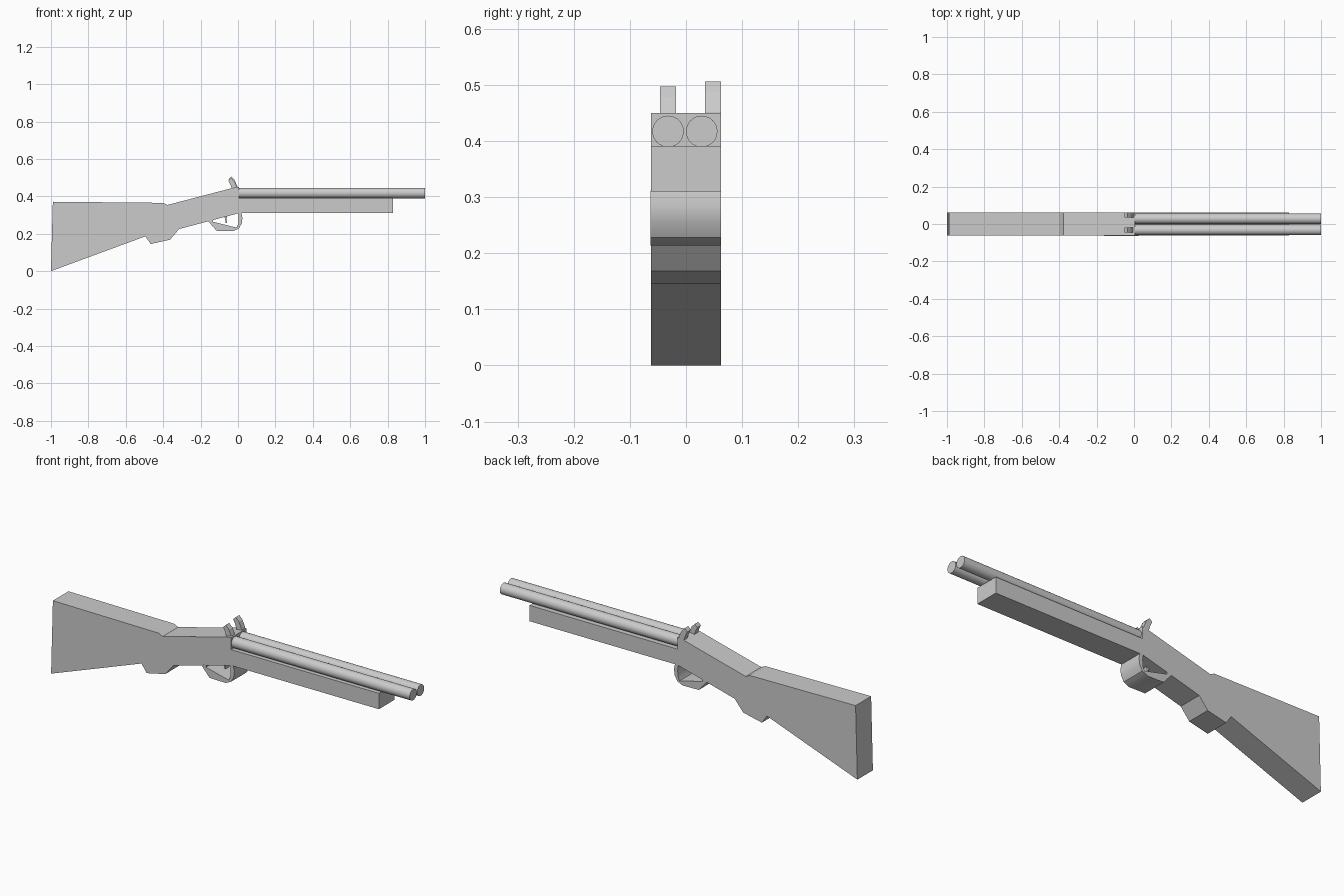
import bpy, bmesh, math

if "Cube" in bpy.data.objects:
    bpy.data.objects.remove(bpy.data.objects["Cube"])


def extrude(name, points, y0, y1, smooth=False):
    """Prism from an x-z outline, running from y0 to y1."""
    bm = bmesh.new()
    face = bm.faces.new([bm.verts.new((x, y0, z)) for x, z in points])
    geo = bmesh.ops.extrude_face_region(bm, geom=[face])["geom"]
    verts = [g for g in geo if isinstance(g, bmesh.types.BMVert)]
    bmesh.ops.translate(bm, verts=verts, vec=(0, y1 - y0, 0))
    bmesh.ops.recalc_face_normals(bm, faces=bm.faces)
    mesh = bpy.data.meshes.new(name)
    bm.to_mesh(mesh)
    bm.free()
    ob = bpy.data.objects.new(name, mesh)
    bpy.context.collection.objects.link(ob)
    if smooth:
        bpy.context.view_layer.objects.active = ob
        ob.select_set(True)
        bpy.ops.object.shade_smooth_by_angle(angle=math.radians(35))
        ob.select_set(False)
    return ob


# Stock, grip and receiver
extrude("stock", [
    (-1, 0), (-0.495, 0.186), (-0.467, 0.145), (-0.363, 0.168), (-0.315, 0.225),
    (0.005, 0.31), (0.005, 0.45), (-0.02, 0.447), (-0.377, 0.354), (-0.4, 0.365),
    (-0.99, 0.371)], -0.062, 0.062)

# Fore-end under the barrels
extrude("fore_end", [(0.005, 0.31), (0.83, 0.31), (0.83, 0.39), (0.005, 0.39)],
        -0.062, 0.062)

# Twin barrels
for side, y in (("right", -0.032), ("left", 0.028)):
    bpy.ops.mesh.primitive_cylinder_add(
        vertices=32, radius=0.028, depth=1.01, location=(0.495, y, 0.417),
        rotation=(0, math.pi / 2, 0))
    bpy.context.object.name = side + "_barrel"
    bpy.ops.object.shade_smooth_by_angle(angle=math.radians(35))
    bpy.context.object.select_set(False)

# Hammers: the left one stands slightly taller
hammer = [(-0.03, 0.44), (-0.003, 0.43), (-0.003, 0.452), (-0.018, 0.487),
          (-0.036, 0.506), (-0.051, 0.492), (-0.04, 0.47)]
extrude("left_hammer", hammer, 0.034, 0.062)
extrude("right_hammer", [(x, z - 0.009) for x, z in hammer], -0.046, -0.018)

# Trigger guard: outer edge forward, inner edge back
extrude("trigger_guard", [
    (-0.16, 0.268), (-0.115, 0.216), (-0.025, 0.214), (0.005, 0.228),
    (0.02, 0.255), (0.024, 0.285), (0.018, 0.312),
    (0.0, 0.312), (0.003, 0.285), (0.002, 0.255), (-0.008, 0.233),
    (-0.135, 0.264), (-0.135, 0.278)], -0.063, 0.062, True)

# Trigger
extrude("trigger", [(-0.075, 0.3), (-0.055, 0.3), (-0.062, 0.28), (-0.058, 0.258),
                    (-0.066, 0.258), (-0.07, 0.28)], -0.015, 0.015)
